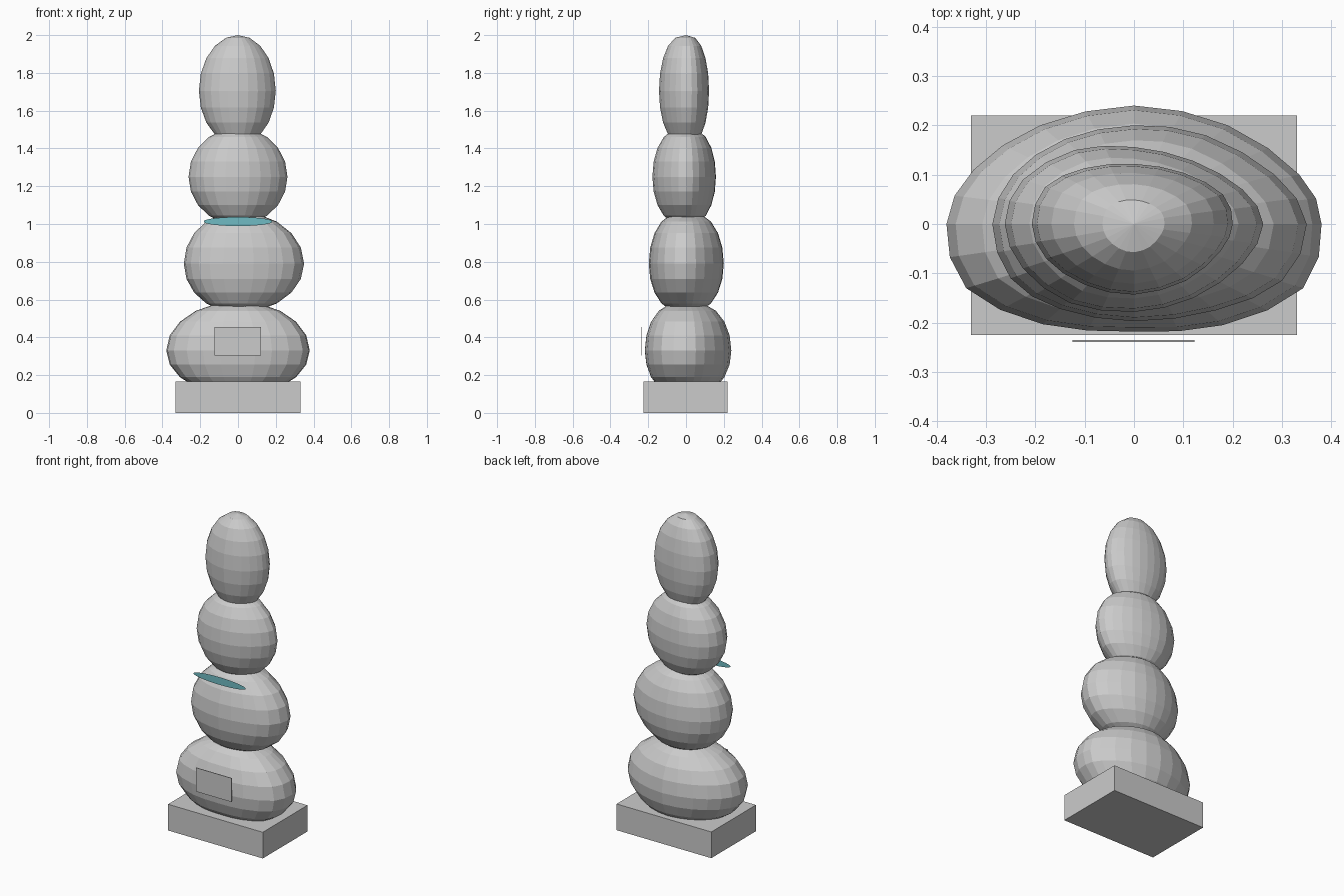
import bpy, bmesh, math
from mathutils import Vector

if "Cube" in bpy.data.objects:
    bpy.data.objects.remove(bpy.data.objects["Cube"])

SEG, RINGS = 24, 10


def finish(name, bm):
    bmesh.ops.recalc_face_normals(bm, faces=bm.faces[:])
    me = bpy.data.meshes.new(name)
    bm.to_mesh(me)
    bm.free()
    ob = bpy.data.objects.new(name, me)
    bpy.context.collection.objects.link(ob)
    return ob


def box(name, lo, hi):
    bm = bmesh.new()
    bmesh.ops.create_cube(bm, size=1)
    for v in bm.verts:
        v.co = Vector([(lo[i] + hi[i]) / 2 + v.co[i] * (hi[i] - lo[i]) for i in range(3)])
    return finish(name, bm)


def outline(pts):
    # double the 12 outline points with smooth in-between points
    p = [Vector(q) for q in pts]
    n = len(p)
    out = []
    for i in range(n):
        out.append(p[i])
        out.append((9 * (p[i] + p[(i + 1) % n]) - p[i - 1] - p[(i + 2) % n]) / 16)
    return out


def stone(name, z, up, down, pts):
    bm = bmesh.new()
    ring_pts = outline(pts)
    rings = []
    for r in range(1, RINGS):
        a = math.pi * (r / RINGS - 0.5)
        c, s = math.cos(a), math.sin(a)
        h = z + s * (up if s > 0 else down)
        # depth stays fuller than width towards the poles
        rings.append([bm.verts.new((q.x * c, q.y * c ** 0.78, h)) for q in ring_pts])
    low = bm.verts.new((0, 0, z - down))
    top = bm.verts.new((0, 0, z + up))
    for i in range(SEG):
        j = (i + 1) % SEG
        for a, b in zip(rings, rings[1:]):
            bm.faces.new((a[i], a[j], b[j], b[i]))
        bm.faces.new((low, rings[0][j], rings[0][i]))
        bm.faces.new((top, rings[-1][i], rings[-1][j]))
    return finish(name, bm)


# plinth and plaque
box("plinth", (-0.33, -0.225, 0), (0.33, 0.22, 0.165))
box("plaque", (-0.125, -0.239, 0.305), (0.123, -0.235, 0.455))

# four stacked stones: centre height, height above, height below, widest outline
stone("bottom_stone", 0.33, 0.26, 0.24, [
    (.38, 0), (.335, .1), (.19, .2), (0, .24), (-.19, .2), (-.325, .11),
    (-.38, 0), (-.34, -.13), (-.185, -.203), (0, -.218), (.18, -.205), (.343, -.13)])
stone("lower_middle_stone", 0.79, 0.275, 0.26, [
    (.35, 0), (.285, .1), (.145, .18), (0, .2), (-.14, .172), (-.245, .1),
    (-.287, 0), (-.25, -.11), (-.15, -.172), (0, -.197), (.165, -.175), (.3, -.115)])
stone("upper_middle_stone", 1.25, 0.26, 0.255, [
    (.262, 0), (.22, .07), (.12, .128), (0, .156), (-.12, .15), (-.225, .09),
    (-.262, 0), (-.225, -.09), (-.13, -.16), (0, -.178), (.12, -.15), (.22, -.08)])
stone("top_stone", 1.705, 0.295, 0.287, [
    (.2, 0), (.18, .06), (.1, .104), (0, .122), (-.1, .113), (-.18, .075),
    (-.207, 0), (-.178, -.07), (-.1, -.123), (0, -.143), (.105, -.115), (.175, -.055)])

# flat teal oval inlay on the front
bm = bmesh.new()
bm.faces.new([bm.verts.new((0.182 * math.cos(t), -0.183, 1.013 + 0.024 * math.sin(t)))
              for t in [2 * math.pi * i / 32 for i in range(32)]])
oval = finish("oval_inlay", bm)
mat = bpy.data.materials.new("teal")
mat.diffuse_color = (0.16, 0.5, 0.55, 1)
mat.use_nodes = True
mat.node_tree.nodes["Principled BSDF"].inputs["Base Color"].default_value = mat.diffuse_color
oval.data.materials.append(mat)
